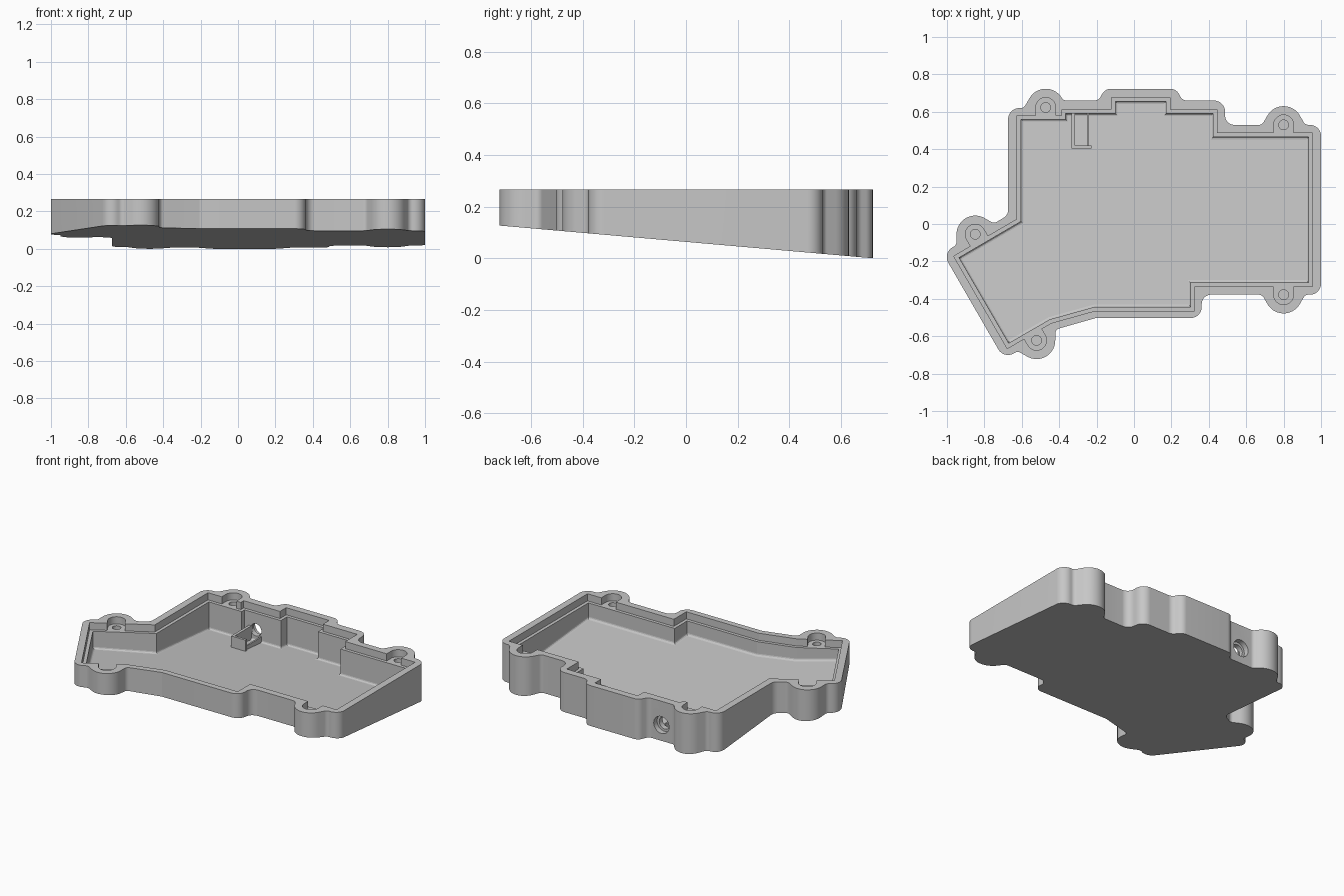
import bpy, bmesh, math
from mathutils import Vector, Matrix

cube = bpy.data.objects.get("Cube")
if cube:
    bpy.data.objects.remove(cube, do_unlink=True)

TOP = 0.267       # rim height
LEDGE = 0.22      # recessed ledge for the lid
FLOOR = 0.026     # floor thickness
BOSS_R = 0.1

grey = bpy.data.materials.new("plain grey")
grey.use_nodes = True
grey.diffuse_color = (0.57, 0.57, 0.57, 1)
grey.node_tree.nodes["Principled BSDF"].inputs["Base Color"].default_value = (0.57, 0.57, 0.57, 1)


def underside(y):
    """Height of the tilted underside."""
    return 0.0633 - 0.0875 * y


def make_object(name, bm):
    bmesh.ops.recalc_face_normals(bm, faces=bm.faces)
    mesh = bpy.data.meshes.new(name)
    bm.to_mesh(mesh)
    bm.free()
    mesh.materials.append(grey)
    obj = bpy.data.objects.new(name, mesh)
    bpy.context.collection.objects.link(obj)
    return obj


def prism(name, outline, low, high, fillet=0):
    """Extrude an outline between low(y) and a flat top."""
    bm = bmesh.new()
    bottom = [bm.verts.new((p[0], p[1], low(p[1]))) for p in outline]
    top = [bm.verts.new((p[0], p[1], high)) for p in outline]
    base = bm.faces.new(bottom)
    bm.faces.new(top)
    for i in range(len(outline)):
        j = (i + 1) % len(outline)
        bm.faces.new((bottom[i], bottom[j], top[j], top[i]))
    bmesh.ops.recalc_face_normals(bm, faces=bm.faces)
    if fillet:
        bmesh.ops.bevel(bm, geom=list(base.edges), offset=fillet, segments=3,
                        profile=0.5, affect='EDGES')
    return make_object(name, bm)


def box(name, x0, x1, y0, y1, low, high):
    return prism(name, [(x0, y0), (x0, y1), (x1, y1), (x1, y0)], low, high)


def cylinder(name, radius, depth, centre, along_y=False):
    bm = bmesh.new()
    turn = Matrix.Rotation(math.pi / 2, 4, 'X') if along_y else Matrix()
    bmesh.ops.create_cone(bm, cap_ends=True, segments=32, radius1=radius, radius2=radius,
                          depth=depth, matrix=Matrix.Translation(centre) @ turn)
    return make_object(name, bm)


def cut(target, cutter):
    mod = target.modifiers.new("cut", 'BOOLEAN')
    mod.operation = 'DIFFERENCE'
    mod.solver = 'EXACT'
    mod.object = cutter
    bpy.context.view_layer.objects.active = target
    bpy.ops.object.modifier_apply(modifier=mod.name)
    bpy.data.objects.remove(cutter, do_unlink=True)


def rounded(points):
    """Turn (x, y, radius) corners into an outline with arcs."""
    out = []
    for i, (x, y, r) in enumerate(points):
        p = Vector((x, y))
        d1 = (p - Vector(points[i - 1][:2])).normalized()
        d2 = (Vector(points[(i + 1) % len(points)][:2]) - p).normalized()
        turn = math.atan2(d1.x * d2.y - d1.y * d2.x, d1.dot(d2))
        if r == 0 or abs(turn) < 0.01:
            new = [p]
        else:
            centre = p + (d2 - d1).normalized() * r / math.cos(turn / 2)
            arm = p - d1 * r * math.tan(abs(turn) / 2) - centre
            n = max(3, math.ceil(abs(turn) / 0.13))
            new = [centre + Matrix.Rotation(turn * k / n, 2) @ arm for k in range(n + 1)]
        for q in new:
            if not out or (q - out[-1]).length > 0.001:
                out.append(q)
    return out


def offset(points, d):
    """Push a clockwise outline outward."""
    out = []
    for i, p in enumerate(points):
        p = Vector(p)
        d1 = (p - Vector(points[i - 1])).normalized()
        d2 = (Vector(points[(i + 1) % len(points)]) - p).normalized()
        n1, n2 = Vector((-d1.y, d1.x)), Vector((-d2.y, d2.x))
        out.append(p + (n1 + n2) * d / (1 + n1.dot(n2)))
    return out


def axes(angle):
    a = math.radians(angle)
    return Vector((math.cos(a), math.sin(a))), Vector((math.sin(a), -math.cos(a)))


def bulge(centre, angle, left=0, right=0):
    """Corners of the round swelling of the wall around a screw boss."""
    out, along = axes(angle)
    c = Vector(centre)
    slope, half = math.radians(30), BOSS_R * math.tan(math.radians(30))
    width = lambda h: (BOSS_R - h * math.sin(slope)) / math.cos(slope)
    spots = [(-width(left), left, 0.03), (-half, BOSS_R, BOSS_R),
             (half, BOSS_R, BOSS_R), (width(right), right, 0.03)]
    return [(*(c + along * s + out * h), r) for s, h, r in spots]


# Screw bosses: centre and outward direction
back_left = ((0.8, 0.53), 90)
front_left = ((0.8, -0.378), -90)
front_right = ((-0.521, -0.622), -60)
side_right = ((-0.849, -0.055), 120)
back_right = ((-0.472, 0.623), 90)
bosses = [back_left, front_left, front_right, side_right, back_right]

# Outer shell
R = 0.06
outer = [(-0.673, 0.62, R), *bulge(*back_right, -0.003, 0.037),
         (-0.19, 0.66, 0.04), (-0.155, 0.722, 0.05), (0.225, 0.722, 0.05), (0.26, 0.66, 0.04),
         (0.487, 0.66, R), (0.487, 0.53, 0.05), *bulge(*back_left),
         (1, 0.53, R), (1, -0.378, R), *bulge(*front_left),
         (0.362, -0.378, 0.05), (0.362, -0.503, R), (-0.205, -0.503, 0), *bulge(*front_right),
         (-0.696, -0.721, R), (-1.023, -0.155, R), *bulge(*side_right), (-0.673, 0.047, 0.05)]
case = prism("case_tray", rounded(outer), underside, TOP)

# Hollow interior with a rounded floor edge, parallel to the underside
cavity = [(-0.605, 0.56), (-0.365, 0.56), (-0.365, 0.59), (-0.1, 0.59), (-0.1, 0.655),
          (0.172, 0.655), (0.172, 0.59), (0.423, 0.59), (0.423, 0.465), (0.933, 0.465),
          (0.933, -0.313), (0.302, -0.313), (0.302, -0.443), (-0.21, -0.443),
          (-0.45, -0.51), (-0.67, -0.637), (-0.935, -0.18), (-0.605, 0.013)]
cut(case, prism("cavity_cutter", cavity, lambda y: underside(y) + FLOOR, 0.4, 0.013))

# Stepped ledge around the opening, widened round each boss
cut(case, prism("ledge_cutter", offset(cavity, 0.021), lambda y: LEDGE, 0.4))
w = 0.053
for centre, angle in bosses:
    out, along = axes(angle)
    spots = [(-w, -0.055, 0), (-w, w, w), (w, w, w), (w, -0.055, 0)]
    pad = rounded([(*(Vector(centre) + along * s + out * h), r) for s, h, r in spots])
    cut(case, prism("pad_cutter", pad, lambda y: LEDGE, 0.4))
    cut(case, cylinder("screw_hole_cutter", 0.026, 0.2, (*centre, LEDGE + 0.02)))

# Socket opening through the back wall, wider on the outside
cut(case, cylinder("socket_cutter", 0.04, 0.2, (-0.282, 0.64, 0.11), True))
cut(case, cylinder("socket_recess_cutter", 0.056, 0.1, (-0.282, 0.675, 0.11), True))

# Small holder behind the socket
base = lambda y: underside(y) + FLOOR / 2
parts = [case,
         box("holder_side_wall", -0.333, -0.315, 0.405, 0.6, base, 0.128),
         box("holder_end_wall", -0.333, -0.228, 0.403, 0.419, base, 0.128),
         box("holder_low_wall", -0.25, -0.24, 0.41, 0.6, base, 0.075)]

# Smooth the rounded walls, keep the edges crisp
bpy.context.view_layer.update()
bpy.ops.object.select_all(action='DESELECT')
for part in parts:
    part.select_set(True)
bpy.context.view_layer.objects.active = case
bpy.ops.object.shade_smooth_by_angle(angle=math.radians(13))
